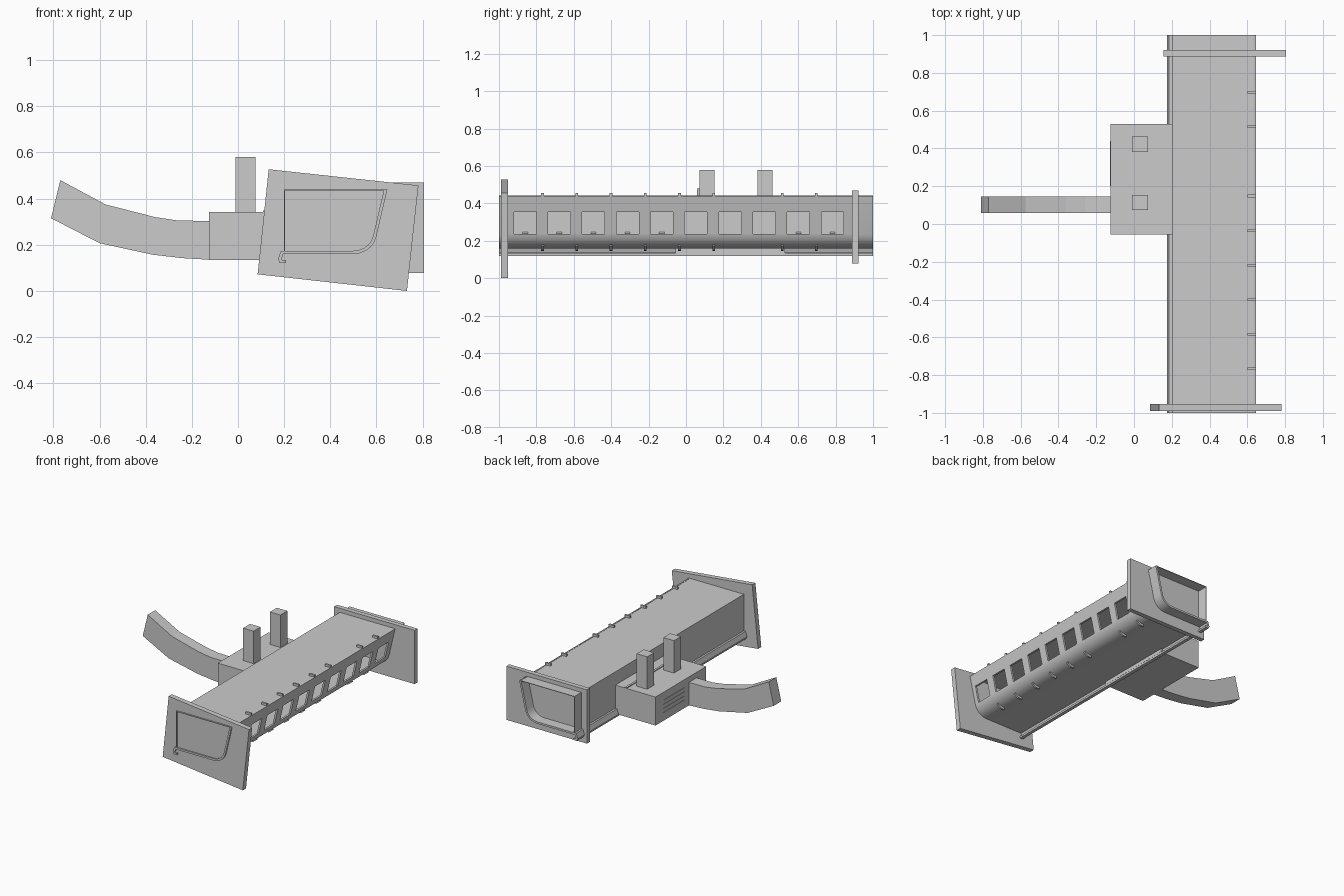
import bpy, bmesh
from mathutils import Vector

if "Cube" in bpy.data.objects:
    bpy.data.objects.remove(bpy.data.objects["Cube"])


def make(name, bm):
    bmesh.ops.recalc_face_normals(bm, faces=bm.faces)
    me = bpy.data.meshes.new(name)
    bm.to_mesh(me)
    bm.free()
    ob = bpy.data.objects.new(name, me)
    bpy.context.collection.objects.link(ob)
    return ob


def add_prism(bm, pts, y0, y1):
    """Extrude an (x, z) outline along y."""
    a = [bm.verts.new((x, y0, z)) for x, z in pts]
    b = [bm.verts.new((x, y1, z)) for x, z in pts]
    bm.faces.new(a)
    bm.faces.new(b[::-1])
    n = len(pts)
    for i in range(n):
        j = (i + 1) % n
        bm.faces.new((a[i], b[i], b[j], a[j]))


def rect(x0, x1, z0, z1):
    return [(x0, z0), (x1, z0), (x1, z1), (x0, z1)]


def prisms(name, items):
    bm = bmesh.new()
    for pts, y0, y1 in items:
        add_prism(bm, pts, y0, y1)
    return make(name, bm)


def ribbon(path, t):
    """Closed outline of a strip of thickness t around a path."""
    p = [Vector(q) for q in path]
    left, right = [], []
    for i, q in enumerate(p):
        d0 = (p[i] - p[i - 1]).normalized() if i else (p[1] - p[0]).normalized()
        d1 = (p[i + 1] - p[i]).normalized() if i < len(p) - 1 else d0
        d = (d0 + d1).normalized()
        off = Vector((-d.y, d.x)) * (t / 2 / max(0.5, d.dot(d0)))
        left.append(tuple(q + off))
        right.append(tuple(q - off))
    return left + right[::-1]


# curved trough wall with hooked lower rail
wall = [(0.207, 0.127), (0.186, 0.127), (0.181, 0.138), (0.191, 0.167), (0.50, 0.167),
        (0.525, 0.170), (0.548, 0.179), (0.568, 0.193), (0.583, 0.213), (0.592, 0.235),
        (0.640, 0.44)]
shell = prisms("curved_wall", [(ribbon(wall, 0.014), -1, 1)])

# window openings cut through the slanted wall
centres = [-0.86 + 0.1826 * i for i in range(10)]
cutter = prisms("window_cutter", [(rect(0.54, 0.75, 0.237, 0.355), c - 0.06, c + 0.06)
                                  for c in centres])
mod = shell.modifiers.new("windows", 'BOOLEAN')
mod.operation = 'DIFFERENCE'
mod.solver = 'EXACT'
mod.object = cutter
bpy.context.view_layer.objects.active = shell
shell.select_set(True)
bpy.ops.object.modifier_apply(modifier=mod.name)
bpy.data.objects.remove(cutter)
bpy.ops.object.shade_smooth_by_angle(angle=0.45)

# flat top and inner side
prisms("top_panel", [(rect(0.20, 0.636, 0.436, 0.44), -1, 1)])
prisms("side_panel", [(rect(0.20, 0.204, 0.17, 0.437), -1, 1)])

# tilted front plate and upright rear plate
prisms("front_plate", [([(0.085, 0.072), (0.732, 0.0), (0.782, 0.457), (0.133, 0.527)],
                        -0.99, -0.953)])
prisms("rear_plate", [(rect(0.155, 0.805, 0.078, 0.47), 0.888, 0.922)])

# small clips along the top and lower edges, between windows
clips = [-0.767 + 0.183 * i for i in range(9) if i != 6]
prisms("top_clips", [(rect(0.602, 0.645, 0.432, 0.456), c - 0.007, c + 0.007) for c in clips])
prisms("lower_clips", [([(0.505, 0.145), (0.535, 0.148), (0.565, 0.172), (0.55, 0.187),
                         (0.505, 0.17)], c - 0.007, c + 0.007) for c in clips])

# small studs on the inside panel, where the side box does not cover it
prisms("inner_studs", [([(0.204, 0.225), (0.216, 0.225), (0.216, 0.24), (0.204, 0.248)],
                        c - 0.014, c + 0.014) for i, c in enumerate(centres)
                       if i not in (5, 6, 7)])

# side box with a raised seam and vent slats
prisms("side_box", [(rect(-0.125, 0.207, 0.135, 0.343), -0.055, 0.53)])
prisms("box_seam", [(rect(0.108, 0.124, 0.34, 0.349), -0.055, 0.53)])
prisms("vent_slats", [(rect(-0.128, -0.12, z, z + 0.006), 0.2, 0.44)
                      for z in (0.19, 0.22, 0.25, 0.28)])

# two square chimneys
prisms("chimneys", [(rect(-0.01, 0.075, 0.335, 0.58), y, y + 0.08) for y in (0.073, 0.382)])

# curved square-section arm
top = [(-0.12, 0.303), (-0.26, 0.305), (-0.36, 0.32), (-0.575, 0.375), (-0.77, 0.48)]
low = [(-0.81, 0.315), (-0.60, 0.207), (-0.37, 0.157), (-0.24, 0.142), (-0.12, 0.135)]
prisms("curved_arm", [(top + low, 0.058, 0.145)])
